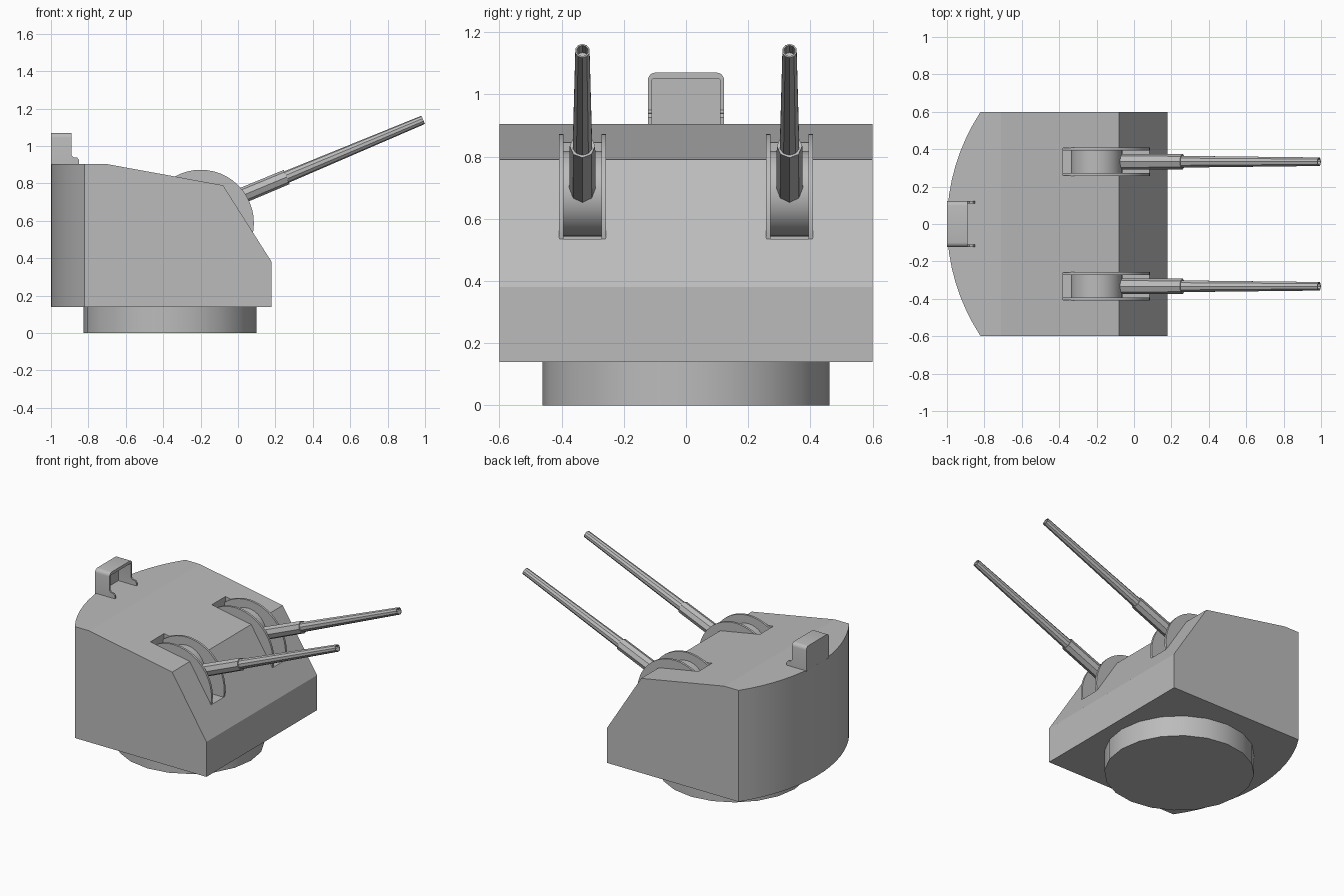
import bpy, bmesh, math
from mathutils import Vector, Matrix

cube = bpy.data.objects.get("Cube")
if cube:
    bpy.data.objects.remove(cube, do_unlink=True)

grey = bpy.data.materials.new("steel_grey")
grey.use_nodes = True
grey.diffuse_color = (0.5, 0.5, 0.5, 1)
grey.node_tree.nodes["Principled BSDF"].inputs["Base Color"].default_value = (0.5, 0.5, 0.5, 1)


def finish(name, bm, smooth=None):
    """Turn a bmesh into a named object; smooth is a crease angle in degrees."""
    bmesh.ops.recalc_face_normals(bm, faces=bm.faces)
    mesh = bpy.data.meshes.new(name)
    bm.to_mesh(mesh)
    bm.free()
    mesh.materials.append(grey)
    obj = bpy.data.objects.new(name, mesh)
    bpy.context.collection.objects.link(obj)
    if smooth:
        shade(obj, smooth)
    return obj


def activate(obj):
    bpy.ops.object.select_all(action="DESELECT")
    obj.select_set(True)
    bpy.context.view_layer.objects.active = obj


def shade(obj, degrees):
    activate(obj)
    bpy.ops.object.shade_smooth_by_angle(angle=math.radians(degrees))


def prism(name, points, offset, smooth=None):
    """Extrude a flat outline of 3D points along an offset."""
    bm = bmesh.new()
    face = bm.faces.new([bm.verts.new(p) for p in points])
    grown = bmesh.ops.extrude_face_region(bm, geom=[face], use_keep_orig=True)
    moved = [g for g in grown["geom"] if isinstance(g, bmesh.types.BMVert)]
    bmesh.ops.translate(bm, verts=moved, vec=Vector(offset))
    return finish(name, bm, smooth)


def box(name, x0, x1, y0, y1, z0, z1):
    outline = [(x0, y0, z0), (x1, y0, z0), (x1, y1, z0), (x0, y1, z0)]
    return prism(name, outline, (0, 0, z1 - z0))


def disc(name, x, z, radius, y0, y1, sides):
    """Cylinder lying along y."""
    turns = [math.tau * i / sides for i in range(sides)]
    outline = [(x + radius * math.cos(t), y0, z + radius * math.sin(t)) for t in turns]
    return prism(name, outline, (0, y1 - y0, 0), 30)


def tube(name, start, end, r0, r1, sides, bore=0):
    """Tapered round bar, optionally with a hollow end."""
    start, end = Vector(start), Vector(end)
    axis = end - start
    bm = bmesh.new()
    place = Matrix.Translation((start + end) / 2) @ axis.to_track_quat("Z", "Y").to_matrix().to_4x4()
    bmesh.ops.create_cone(bm, cap_ends=True, segments=sides, radius1=r0, radius2=r1,
                          depth=axis.length, matrix=place)
    if bore:
        tip = max(bm.faces, key=lambda f: f.calc_center_median().dot(axis))
        bmesh.ops.inset_region(bm, faces=[tip], thickness=r1 - bore)
        hole = bmesh.ops.extrude_face_region(bm, geom=[tip])
        bmesh.ops.delete(bm, geom=[tip], context="FACES_ONLY") if tip.is_valid else None
        verts = [g for g in hole["geom"] if isinstance(g, bmesh.types.BMVert)]
        bmesh.ops.translate(bm, verts=verts, vec=-axis.normalized() * 0.06)
    return finish(name, bm)


# Round base ring
base = bmesh.new()
bmesh.ops.create_cone(base, cap_ends=True, segments=20, radius1=0.462, radius2=0.462,
                      depth=0.15, matrix=Matrix.Translation((-0.364, 0, 0.075)))
finish("base_ring", base, 30)

# Armoured housing: curved rear wall, flat sides, sloping roof and front plate
HALF, BOTTOM, ROOF, STEPS = 0.6, 0.14, 0.905, 16
RADIUS = 1.09
swing = math.asin(HALF / RADIUS)
bm = bmesh.new()
rear = []
for i in range(STEPS + 1):
    a = swing * (2 * i / STEPS - 1)
    x, y = RADIUS - 1 - RADIUS * math.cos(a), RADIUS * math.sin(a)
    rear.append((bm.verts.new((x, y, BOTTOM)), bm.verts.new((x, y, ROOF))))
for (a, b), (c, d) in zip(rear, rear[1:]):
    bm.faces.new((a, c, d, b))
profile = [(-0.71, ROOF), (-0.08, 0.79), (0.18, 0.38), (0.18, BOTTOM)]
right, left = [[bm.verts.new((x, y, z)) for x, z in profile] for y in (-HALF, HALF)]
for i in range(3):
    bm.faces.new((right[i], right[i + 1], left[i + 1], left[i]))
bm.faces.new([r[1] for r in rear] + [left[0], right[0]])
bm.faces.new([r[0] for r in rear] + [left[3], right[3]])
bm.faces.new([rear[0][0], rear[0][1]] + right)
bm.faces.new([rear[-1][0], rear[-1][1]] + left)
housing = finish("housing", bm)

# Gun slots cut through roof and front plate
for side in (-1, 1):
    y = 0.333 * side
    cutter = box("slot_cutter", -0.38, 0.4, y - 0.074, y + 0.074, 0.535, 1.2)
    cutter.hide_render = True
    cut = housing.modifiers.new("slot", "BOOLEAN")
    cut.operation, cut.solver, cut.object = "DIFFERENCE", "EXACT", cutter
    activate(housing)
    bpy.ops.object.modifier_apply(modifier=cut.name)
    bpy.data.objects.remove(cutter, do_unlink=True)
shade(housing, 8)

# Guns: cheek plates, trunnion drum, sleeve and barrel
for side, label in ((-1, "right"), (1, "left")):
    y = 0.333 * side
    for k, place in ((-1, "outer" if side < 0 else "inner"), (1, "inner" if side < 0 else "outer")):
        disc(f"{label}_{place}_cheek", -0.2, 0.588, 0.285, y + k * 0.061, y + k * 0.076, 48)
    disc(f"{label}_drum", -0.2, 0.68, 0.138, y - 0.063, y + 0.063, 32)
    tube(f"{label}_sleeve", (-0.15, y, 0.663), (0.26, y, 0.834), 0.043, 0.041, 8)
    tube(f"{label}_barrel", (0.24, y, 0.826), (0.99, y, 1.14), 0.033, 0.024, 10, 0.019)

# Sight hood: rounded arch, back panel and two small feet
def arch(half, top, r):
    points = [(-half, ROOF - 0.005)]
    for cy, first in ((r - half, math.pi), (half - r, math.pi / 2)):
        for i in range(5):
            t = first - i * math.pi / 8
            points.append((cy + r * math.cos(t), top - r + r * math.sin(t)))
    return points + [(half, ROOF - 0.005)]

outer, inner = arch(0.123, 1.07, 0.025), arch(0.11, 1.05, 0.006)
prism("hood_arch", [(-1, y, z) for y, z in outer + inner[::-1]], (0.11, 0, 0), 30)
prism("hood_back", [(-0.999, y, z) for y, z in inner], (0.013, 0, 0))
foot = [(-0.9, 0.9), (-0.85, 0.9), (-0.85, 0.925), (-0.86, 0.938), (-0.88, 0.94), (-0.89, 0.95), (-0.9, 0.95)]
for side, label in ((-1, "right"), (1, "left")):
    prism(f"hood_{label}_foot", [(x, side * 0.11, z) for x, z in foot], (0, side * 0.013, 0))
